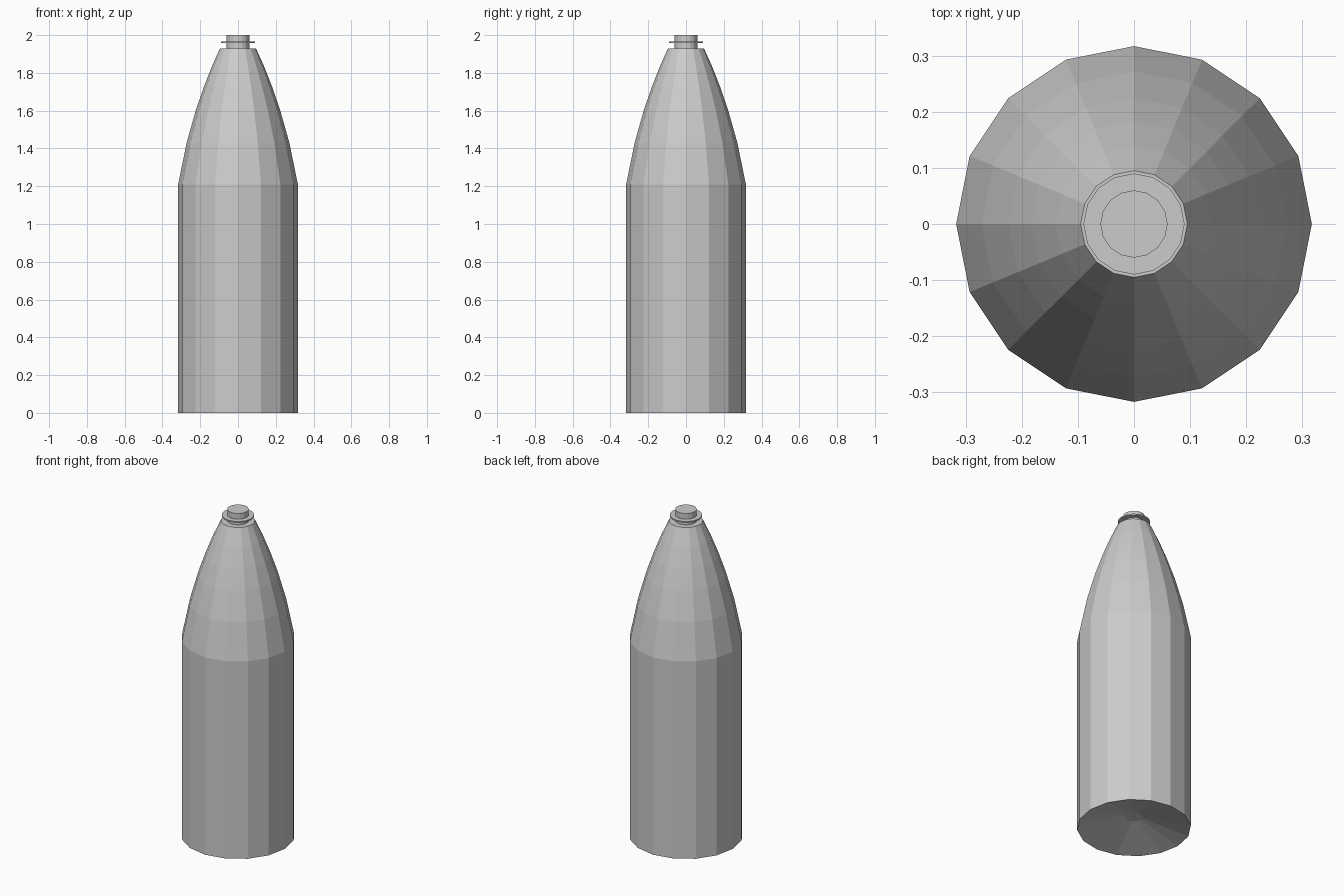
import bpy, bmesh
from math import cos, sin, tau

if "Cube" in bpy.data.objects:
    bpy.data.objects.remove(bpy.data.objects["Cube"])

SIDES = 16


def lathe(name, profile):
    """Spin (radius, z) points into a flat-shaded 16-sided solid, capping both ends."""
    bm = bmesh.new()
    rings = [[bm.verts.new((r * cos(tau * i / SIDES), r * sin(tau * i / SIDES), z))
              for i in range(SIDES)] for r, z in profile]
    for a, b in zip(rings, rings[1:]):
        for i in range(SIDES):
            j = (i + 1) % SIDES
            bm.faces.new((a[i], a[j], b[j], b[i]))
    bm.faces.new(rings[0][::-1])
    bm.faces.new(rings[-1])
    bmesh.ops.recalc_face_normals(bm, faces=bm.faces)
    mesh = bpy.data.meshes.new(name)
    bm.to_mesh(mesh)
    bm.free()
    obj = bpy.data.objects.new(name, mesh)
    bpy.context.collection.objects.link(obj)
    return obj


# Cylinder body with hollowed base and curved nose
lathe("shell_body", [(0.05, 0.07), (0.317, 0.0), (0.317, 1.21), (0.272, 1.43),
                     (0.224, 1.60), (0.183, 1.72), (0.14, 1.83), (0.095, 1.93)])

# Plug at the tip
lathe("tip_plug", [(0.06, 1.925), (0.06, 2.0)])

# Thin collar around the plug
lathe("tip_collar", [(0.09, 1.957), (0.09, 1.965)])
